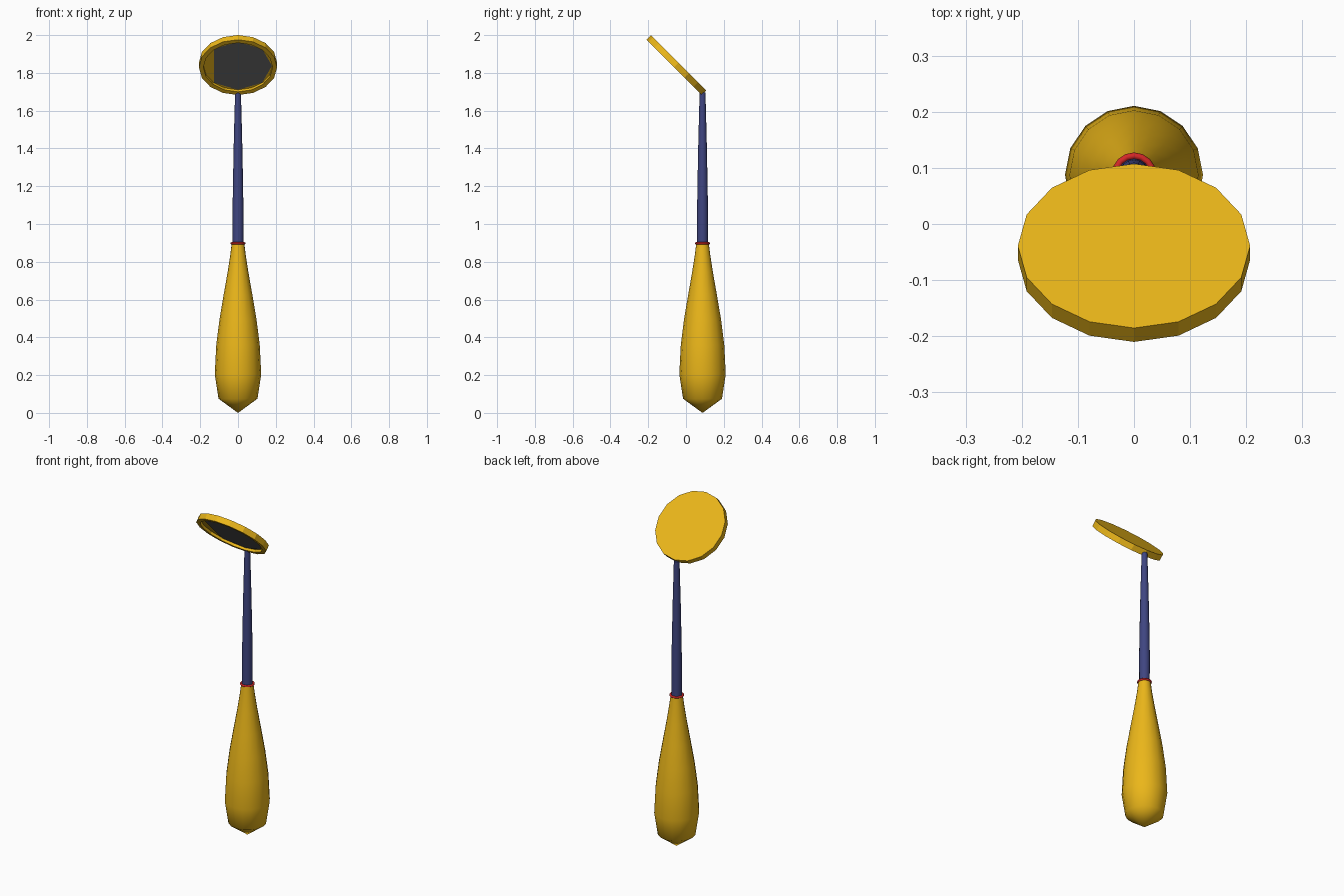
import bpy, bmesh
from math import sin, cos, pi, radians
from mathutils import Matrix, Vector

if "Cube" in bpy.data.objects:
    bpy.data.objects.remove(bpy.data.objects["Cube"])

AXIS_Y = 0.0875


def material(name, rgb):
    m = bpy.data.materials.new(name)
    m.diffuse_color = (*rgb, 1)
    m.use_nodes = True
    m.node_tree.nodes["Principled BSDF"].inputs["Base Color"].default_value = m.diffuse_color
    return m


gold = material("gold", (0.83, 0.47, 0.01))
blue = material("blue", (0.05, 0.06, 0.22))
red = material("red", (0.65, 0.02, 0.02))
grey = material("dark_grey", (0.13, 0.13, 0.13))


def lathe(name, profile, mat, sides=16, matrix=None, smooth=None, closed=False):
    """Spin a (radius, height) profile round z; zero radius closes to a point."""
    bm = bmesh.new()
    rings = []
    for r, z in profile:
        n = 1 if r == 0 else sides
        rings.append([bm.verts.new((r * cos(2 * pi * i / sides), r * sin(2 * pi * i / sides), z))
                      for i in range(n)])
    pairs = list(zip(rings, rings[1:])) + ([(rings[-1], rings[0])] if closed else [])
    for a, b in pairs:
        for i in range(sides):
            j = (i + 1) % sides
            if len(a) == 1:
                bm.faces.new((a[0], b[j], b[i]))
            elif len(b) == 1:
                bm.faces.new((a[i], a[j], b[0]))
            else:
                bm.faces.new((a[i], a[j], b[j], b[i]))
    bmesh.ops.recalc_face_normals(bm, faces=bm.faces[:])
    return finish(name, bm, mat, matrix or Matrix.Translation((0, AXIS_Y, 0)), smooth)


def finish(name, bm, mat, matrix, smooth=None):
    me = bpy.data.meshes.new(name)
    bm.to_mesh(me)
    bm.free()
    ob = bpy.data.objects.new(name, me)
    bpy.context.collection.objects.link(ob)
    me.materials.append(mat)
    ob.matrix_world = matrix
    if smooth:
        bpy.ops.object.select_all(action='DESELECT')
        ob.select_set(True)
        bpy.context.view_layer.objects.active = ob
        bpy.ops.object.shade_smooth_by_angle(angle=radians(smooth))
    return ob


# teardrop handle
lathe("handle", [(0, 0), (0.103, 0.075), (0.123, 0.205), (0.115, 0.36), (0.098, 0.495),
                 (0.076, 0.625), (0.055, 0.745), (0.041, 0.835), (0.033, 0.9), (0, 0.9)],
      gold, smooth=75)

# thin collar where the shaft leaves the handle
lathe("collar", [(0.034 + 0.006 * cos(k * pi / 4), 0.898 + 0.006 * sin(k * pi / 4))
                 for k in range(8)], red, smooth=60, closed=True)

# tapering shaft
lathe("shaft", [(0, 0.89), (0.028, 0.89), (0.029, 1.05), (0.027, 1.2), (0.022, 1.45),
                (0.0155, 1.695), (0, 1.70)], blue, smooth=60)

# tilted round head, back face at local z = 0, recessed towards local -z
tilt = Matrix.Translation((0, -0.039, 1.854)) @ Matrix.Rotation(radians(-45), 4, 'X')
lathe("mirror_frame", [(0, 0), (0.207, 0), (0.207, -0.035), (0.183, -0.035),
                       (0.183, -0.020), (0, -0.020)], gold, matrix=tilt)

# mirror plate: an octagon with its left corner cut off
bm = bmesh.new()
front = [bm.verts.new((0.18 * cos(k * pi / 4), 0.18 * sin(k * pi / 4), -0.023))
         for k in range(-3, 4)]
bm.faces.new(front[::-1])
finish("mirror_plate", bm, grey, tilt)
